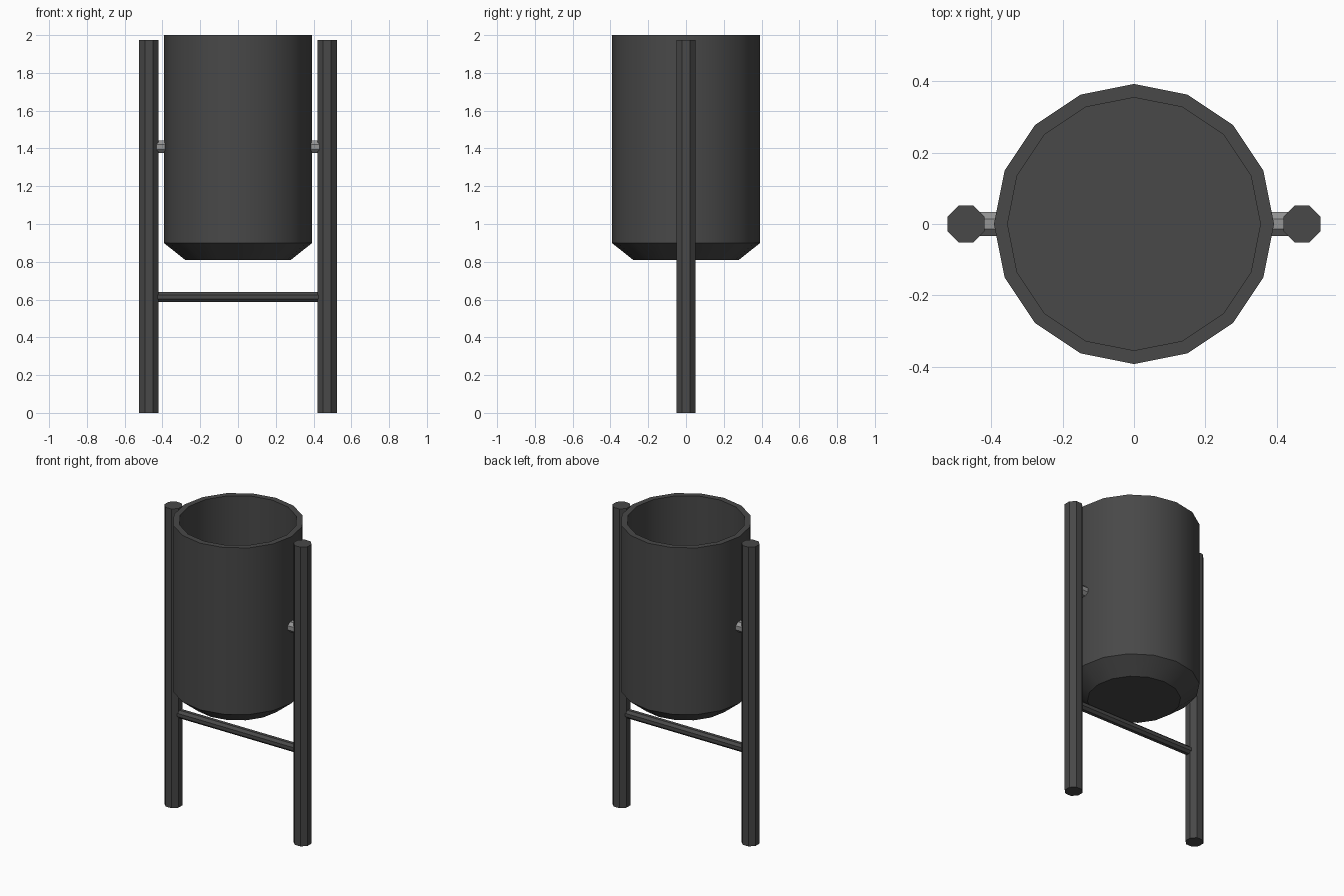
import bpy, bmesh, math
from mathutils import Matrix

if "Cube" in bpy.data.objects:
    bpy.data.objects.remove(bpy.data.objects["Cube"])


def material(name, value):
    m = bpy.data.materials.new(name)
    m.diffuse_color = (value, value, value, 1)
    m.use_nodes = True
    m.node_tree.nodes["Principled BSDF"].inputs["Base Color"].default_value = m.diffuse_color
    return m


dark = material("dark grey metal", 0.065)
light = material("light grey metal", 0.30)


def finish(name, bm, mat, smooth=False):
    bmesh.ops.recalc_face_normals(bm, faces=bm.faces)
    mesh = bpy.data.meshes.new(name)
    bm.to_mesh(mesh)
    bm.free()
    mesh.materials.append(mat)
    obj = bpy.data.objects.new(name, mesh)
    bpy.context.collection.objects.link(obj)
    if smooth:
        bpy.ops.object.select_all(action='DESELECT')
        obj.select_set(True)
        bpy.context.view_layer.objects.active = obj
        bpy.ops.object.shade_smooth_by_angle(angle=math.radians(30))
    return obj


def octagon_rod(name, apothem, length, centre, mat, along_x=False):
    """Eight-sided rod with its flats facing the axes."""
    r = apothem / math.cos(math.pi / 8)
    rot = Matrix.Rotation(math.pi / 8, 4, 'Z')
    if along_x:
        rot = Matrix.Rotation(math.pi / 2, 4, 'Y') @ rot
    bm = bmesh.new()
    bmesh.ops.create_cone(bm, cap_ends=True, segments=8, radius1=r, radius2=r,
                          depth=length, matrix=Matrix.Translation(centre) @ rot)
    return finish(name, bm, mat)


# Bin: 16-sided profile, outer wall then rim then inner wall
profile = [(0.28, 0.81), (0.393, 0.90), (0.393, 2.0), (0.355, 2.0), (0.355, 0.91)]
SIDES = 16
bm = bmesh.new()
rings = [[bm.verts.new((r * math.cos(2 * math.pi * i / SIDES),
                        r * math.sin(2 * math.pi * i / SIDES), z))
          for i in range(SIDES)] for r, z in profile]
for a, b in zip(rings, rings[1:]):
    for i in range(SIDES):
        j = (i + 1) % SIDES
        bm.faces.new((a[i], a[j], b[j], b[i]))
bm.faces.new(rings[0])    # underside
bm.faces.new(rings[-1])   # inner floor
finish("bin", bm, dark, smooth=True)

# Posts and the pivot pins that carry the bin
for side, label in ((-1, "left"), (1, "right")):
    octagon_rod(label + "_post", 0.0515, 1.975, (side * 0.4715, 0, 0.9875), dark)
    octagon_rod(label + "_pivot_pin", 0.033, 0.07, (side * 0.40, 0, 1.408),
                light, along_x=True)

# Cross bar between the posts
octagon_rod("cross_bar", 0.0265, 0.86, (0, 0, 0.613), dark, along_x=True)
